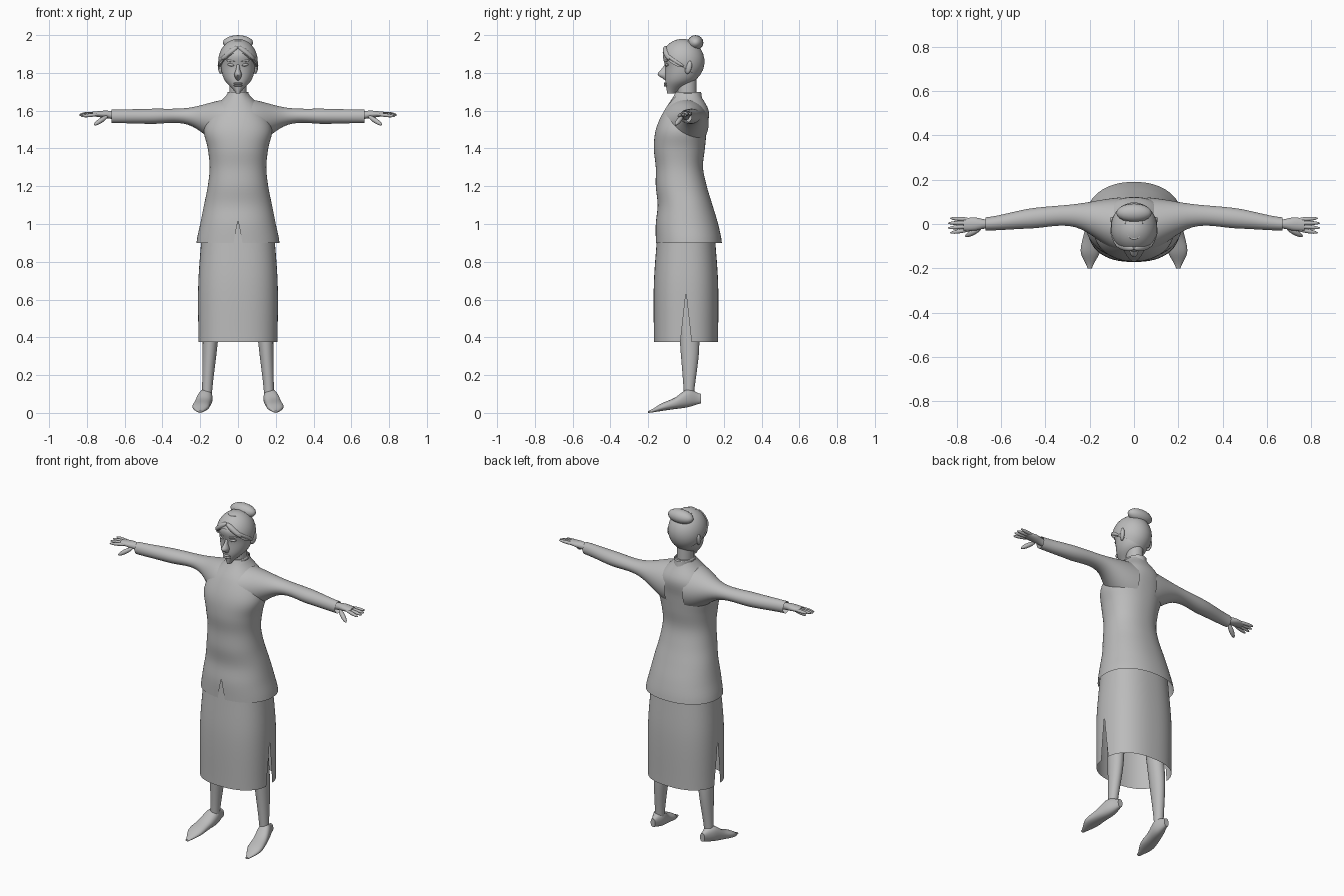
import bpy, bmesh
from math import sin, cos, pi, asin, copysign
from mathutils import Matrix, Vector

if "Cube" in bpy.data.objects:
    bpy.data.objects.remove(bpy.data.objects["Cube"])

shade = .5
grey = bpy.data.materials.new("plain grey")
grey.use_nodes = True
grey.diffuse_color = (shade, shade, shade, 1)
grey.node_tree.nodes["Principled BSDF"].inputs["Base Color"].default_value = (shade, shade, shade, 1)


def finish(name, bm):
    """Turn a bmesh into a smooth shaded object."""
    bmesh.ops.recalc_face_normals(bm, faces=bm.faces)
    mesh = bpy.data.meshes.new(name)
    bm.to_mesh(mesh)
    bm.free()
    mesh.materials.append(grey)
    obj = bpy.data.objects.new(name, mesh)
    bpy.context.collection.objects.link(obj)
    bpy.ops.object.select_all(action="DESELECT")
    obj.select_set(True)
    bpy.context.view_layer.objects.active = obj
    bpy.ops.object.shade_smooth_by_angle(angle=.9)


def skin(name, strips, capped=False):
    """Skin one or more grids of points, welding where they touch."""
    bm = bmesh.new()
    for grid in strips:
        rows = [[bm.verts.new(point) for point in ring] for ring in grid]
        for low, high in zip(rows, rows[1:]):
            for i in range(len(low) - 1):
                bm.faces.new((low[i], low[i + 1], high[i + 1], high[i]))
    bmesh.ops.remove_doubles(bm, verts=bm.verts, dist=.0002)
    if capped:
        rims = [edge for edge in bm.edges if edge.is_boundary]
        bmesh.ops.holes_fill(bm, edges=rims, sides=0)
    finish(name, bm)


def curve(values, t):
    """Read a smooth curve through evenly spaced values at t from 0 to 1."""
    if not isinstance(values, list):
        return values
    last = len(values) - 1
    i = min(int(t * last), last - 1)
    t = t * last - i
    a, b, c, d = (values[min(max(i + k, 0), last)] for k in (-1, 0, 1, 2))
    return b + t / 2 * (c - a + t * (2 * a - 5 * b + 4 * c - d + t * (3 * (b - c) + d - a)))


def loft(name, span, right, front, back, left=None, axis="z", side=1, power=2,
         slits=(0,), gap=None, capped=False, count=48, steps=24):
    """Oval sections along an axis; each slit angle is opened by gap(position)."""
    strips = [[] for _ in slits]
    for j in range(steps + 1):
        t = j / steps
        pos = span[0] + (span[1] - span[0]) * t
        u1, v0, v1 = curve(right, t), curve(front, t), curve(back, t)
        u0 = -u1 if left is None else curve(left, t)
        a, b = (u1 - u0) / 2, (v1 - v0) / 2
        opening = gap(pos) / (b if len(slits) == 2 else a) if gap else 0
        g = asin(min(1, opening) ** (power / 2))
        for strip, start in zip(strips, slits):
            sweep = 2 * pi / len(slits) - 2 * g
            n = count // len(slits)
            ring = []
            for i in range(n + 1):
                angle = start + g + sweep * i / n
                c, s = (copysign(abs(f) ** (2 / power), f) for f in (cos(angle), sin(angle)))
                u, v = u0 + a + a * c, v0 + b + b * s
                x, y, z = {"z": (u, v, pos), "x": (pos, u, v), "y": (u, pos, v)}[axis]
                ring.append((side * x, y, z))
            strip.append(ring)
    skin(name, strips, capped)


def blob(name, a, b, radius, flat=1, side=1):
    """Ellipsoid stretched from a to b."""
    a, b = (Vector((side * p[0], p[1], p[2])) for p in (a, b))
    turn = (b - a).to_track_quat("Z", "Y").to_matrix().to_4x4()
    size = Matrix.Diagonal((radius, radius * flat, (b - a).length / 2, 1))
    bm = bmesh.new()
    bmesh.ops.create_uvsphere(bm, u_segments=16, v_segments=10, radius=1,
                              matrix=Matrix.Translation((a + b) / 2) @ turn @ size)
    finish(name, bm)


def inset(values):
    """The upper part of a jacket profile, drawn slightly inward."""
    return [v - copysign(.005, v) for v in values[4:]]


def jacket_gap(z):
    """Half width of the hem notch below and of the neckline above."""
    return .2 * (1.02 - z) if z < 1.02 else min(.045, max(0, .29 * (z - 1.44)))


# Jacket with neckline and hem notch, the blouse inside it, and the collar
half = [.22, .2, .18, .16, .15, .16, .18, .14, .05]
chest = [-.16, -.16, -.15, -.16, -.16, -.17, -.16, -.12, -.06]
spine = [.19, .17, .14, .11, .09, .1, .11, .12, .07]
loft("jacket", (.9, 1.7), half, chest, spine, power=2.2, slits=(-pi / 2,),
     gap=jacket_gap, count=64, steps=40)
loft("blouse", (1.3, 1.7), inset(half), inset(chest), inset(spine), power=2.2, capped=True)
loft("collar", (1.63, 1.7), .056, [-.08, -.065], [.09, .08], slits=(-pi / 2,), gap=jacket_gap, steps=4)

# Skirt slit at both sides
loft("skirt", (.375, 1), [.21, .21, .19], [-.17, -.17, -.15], [.17, .17, .15], power=2.4,
     slits=(0, pi), gap=lambda z: max(0, .11 * (.64 - z)), count=64)

# Neck and head
loft("neck", (1.66, 1.8), .045, -.045, .055, capped=True, steps=4)
loft("head", (1.69, 1.97), [.01, .07, .09, .09, .04], [-.1, -.11, -.11, -.12, -.07],
     [-.06, .05, .08, .09, .05], capped=True)
loft("nose", (1.76, 1.85), [.01, .02, .01, .01], [-.11, -.15, -.13, -.11], -.09,
     capped=True, count=16, steps=9)
for name, z in (("upper_lip", 1.744), ("lower_lip", 1.733)):
    blob(name, (-.025, -.108, z), (.025, -.108, z), .01, .6)

# Hair cap above a curved hairline, and bun
cap = []
for j in range(11):
    ring = []
    for i in range(49):
        angle = pi * i / 24
        s = sin(angle)
        hairline = .08 * s * s if s < 0 else -.06 * s
        low = asin((hairline - .03) / .12)
        tilt = low + (pi / 2 - low) * j / 10
        ring.append((.105 * cos(tilt) * cos(angle), .116 * cos(tilt) * s - .018, 1.86 + .12 * sin(tilt)))
    cap.append(ring)
skin("hair", [cap])
blob("hair_bun", (-.08, .05, 1.96), (.08, .05, 1.96), .042, .95)

for side, label in ((1, "left_"), (-1, "right_")):
    # Facial features and swept hair
    blob(label + "eye", (.02, -.107, 1.84), (.055, -.092, 1.845), .011, .7, side)
    blob(label + "eyebrow", (.015, -.115, 1.86), (.065, -.094, 1.868), .006, 1, side)
    blob(label + "ear", (.09, .005, 1.795), (.097, .02, 1.865), .012, 1.6, side)
    blob(label + "front_wave", (0, -.11, 1.94), (.085, -.085, 1.87), .022, .8, side)
    blob(label + "side_wave", (.06, -.11, 1.9), (.1, -.01, 1.835), .02, .7, side)

    # Sleeve and hand
    loft(label + "sleeve", (.06, .67), [.12, .09, .07, .03], [1.4, 1.525, 1.53, 1.535],
         [1.66, 1.615, 1.61, 1.605], left=[-.13, -.015, -.02, -.03], axis="x", side=side)
    loft(label + "palm", (.62, .77), [.02, .02, .03, .025], [1.55, 1.56, 1.57], [1.59, 1.6, 1.595],
         left=[-.02, -.02, -.03, -.03], axis="x", side=side, capped=True, count=20, steps=9)
    for k, finger in enumerate(("index", "middle", "ring", "little")):
        reach = .845 - .01 * abs(k - 1.5)
        blob(f"{label}{finger}_finger", (.73, .014 * k - .023, 1.582),
             (reach, .022 * k - .04, 1.57 + .005 * k), .0095, 1, side)
    blob(label + "thumb", (.69, -.018, 1.572), (.762, -.056, 1.524), .013, 1, side)

    # Leg and shoe
    loft(label + "leg", (.07, .9), [.19, .18], [-.01, -.03, -.05, -.08], [.04, .07, .06, .08],
         left=[.14, .11, .08, .03], side=side, capped=True, count=24)
    loft(label + "shoe", (.08, -.2), [.18, .21, .23, .24, .21], [.05, .03, .02, .01, 0],
         [.1, .125, .08, .05, .01], left=[.15, .135, .145, .155, .19], axis="y", side=side,
         power=2.3, capped=True, count=28)
